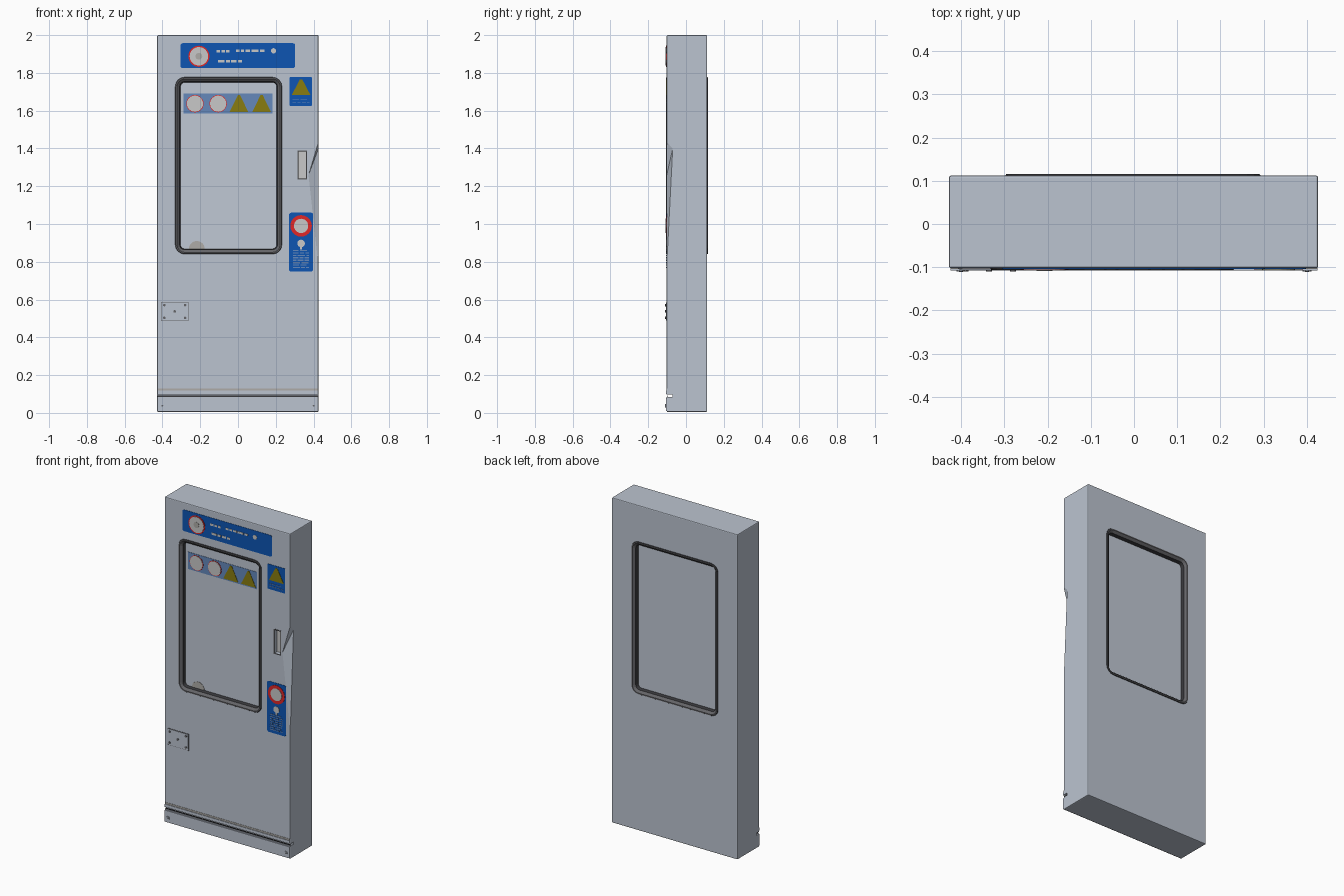
import bpy
import bmesh
import math
import random

cube = bpy.data.objects.get("Cube")
if cube:
    bpy.data.objects.remove(cube, do_unlink=True)

FRONT, BACK = -0.102, 0.112


def material(name, r, g, b):
    m = bpy.data.materials.new(name)
    m.use_nodes = True
    m.diffuse_color = (r, g, b, 1)
    node = next(n for n in m.node_tree.nodes if n.type == 'BSDF_PRINCIPLED')
    node.inputs["Base Color"].default_value = (r, g, b, 1)
    node.inputs["Roughness"].default_value = 0.6
    return m


PAINT = material("grey door paint", 0.50, 0.55, 0.63)
GLASS = material("pale glass", 0.53, 0.58, 0.66)
SEAL = material("dark rubber", 0.04, 0.04, 0.045)
RIM = material("grey rubber", 0.13, 0.13, 0.14)
BLUE = material("sign blue", 0.004, 0.09, 0.45)
FADED = material("faded blue", 0.13, 0.25, 0.50)
PALE = material("off white", 0.58, 0.58, 0.58)
RED = material("sign red", 0.75, 0.02, 0.02)
OLIVE = material("warning yellow", 0.25, 0.20, 0.005)
DIRT = material("warm grey", 0.42, 0.41, 0.39)


def make(name, verts, faces, *mats):
    mesh = bpy.data.meshes.new(name)
    mesh.from_pydata(verts, [], faces)
    bm = bmesh.new()
    bm.from_mesh(mesh)
    bmesh.ops.recalc_face_normals(bm, faces=bm.faces)
    bm.to_mesh(mesh)
    bm.free()
    ob = bpy.data.objects.new(name, mesh)
    bpy.context.collection.objects.link(ob)
    for m in mats:
        mesh.materials.append(m)
    return ob


def prism(name, outline, y0, y1, mat):
    """Extrude an (x, z) outline from y0 to y1."""
    n = len(outline)
    verts = [(x, y, z) for y in (y0, y1) for x, z in outline]
    faces = [tuple(range(n)), tuple(range(n, 2 * n))]
    faces += [(i, (i + 1) % n, n + (i + 1) % n, n + i) for i in range(n)]
    return make(name, verts, faces, mat)


def rect(x0, x1, z0, z1):
    return [(x0, z0), (x1, z0), (x1, z1), (x0, z1)]


def rounded(x0, x1, z0, z1, r, steps=4):
    pts = []
    corners = [(x1 - r, z1 - r), (x0 + r, z1 - r), (x0 + r, z0 + r), (x1 - r, z0 + r)]
    for q, (cx, cz) in enumerate(corners):
        for i in range(steps + 1):
            a = math.pi / 2 * (q + i / steps)
            pts.append((cx + r * math.cos(a), cz + r * math.sin(a)))
    return pts


def arc(cx, cz, r, n=24, sweep=2 * math.pi):
    return [(cx + r * math.cos(sweep * i / n), cz + r * math.sin(sweep * i / n)) for i in range(n)]


def cut(target, cutter):
    mod = target.modifiers.new("cut", 'BOOLEAN')
    mod.object = cutter
    mod.solver = 'EXACT'
    bpy.context.view_layer.objects.active = target
    bpy.ops.object.modifier_apply(modifier=mod.name)
    bpy.data.objects.remove(cutter, do_unlink=True)


# Door slab with slightly softened edges
door = prism("door_slab", rect(-0.428, 0.426, 0.005, 2.0), FRONT, BACK, PAINT)
bev = door.modifiers.new("edge", 'BEVEL')
bev.width, bev.segments = 0.005, 2
bpy.context.view_layer.objects.active = door
bpy.ops.object.modifier_apply(modifier=bev.name)

# Window recesses on both sides: name, bounds, face plane, inward direction
WINDOWS = [("front", (-0.333, 0.233, 0.84, 1.778), FRONT, 1),
           ("back", (-0.298, 0.293, 0.84, 1.778), BACK, -1)]
RECESS = 0.034


def inset(b, d):
    return rounded(b[0] + d, b[1] - d, b[2] + d, b[3] - d, 0.05 - d)


for side, b, y, s in WINDOWS:
    cut(door, prism("cutter", inset(b, 0.004), y - s * 0.05, y + s * RECESS, PAINT))
    # Stepped rubber frame lofted from rounded rings
    section = [(0, 0.001), (0.003, -0.004), (0.010, -0.004), (0.024, 0.008), (0.030, RECESS)]
    verts, faces = [], []
    for d, depth in section:
        verts += [(x, y + s * depth, z) for x, z in inset(b, d)]
    n = len(verts) // len(section)
    for k in range(len(section) - 1):
        for i in range(n):
            j = (i + 1) % n
            faces.append((k * n + i, k * n + j, (k + 1) * n + j, (k + 1) * n + i))
    frame = make(side + "_window_frame", verts, faces, SEAL, RIM)
    for p in frame.data.polygons:
        p.material_index = 1 if p.index // n in (1, 2) else 0
    pane = sorted((y + s * (RECESS - 0.006), y + s * (RECESS + 0.002)))
    prism(side + "_glass", inset(b, 0.026), pane[0], pane[1], GLASS)

# Handle slot, chipped front edge and groove above the kick panel
cut(door, prism("cutter", rect(0.319, 0.361, 1.24, 1.385), FRONT - 0.05, FRONT + 0.025, PAINT))
chip = [(0.37, FRONT - 0.002, 1.25), (0.43, FRONT + 0.034, 1.41),
        (0.43, FRONT - 0.002, 1.45), (0.43, FRONT - 0.002, 0.7)]
cut(door, make("cutter", chip, [(0, 1, 2), (0, 1, 3), (0, 2, 3), (1, 2, 3)], PAINT))
cut(door, prism("cutter", rect(-0.5, 0.5, 0.084, 0.098), FRONT - 0.05, FRONT + 0.03, PAINT))


def plate(name, outline, mat, layer=1, base=FRONT):
    return prism(name, outline, base - 0.0018 * layer, base + 0.001, mat)


def strip(name, x0, x1, z0, z1, mat, layer=1, base=FRONT):
    return plate(name, rect(x0, x1, z0, z1), mat, layer, base)


def border(name, x0, x1, z0, z1, w, mat):
    strip(name + "_left", x0, x0 + w, z0, z1, mat)
    strip(name + "_right", x1 - w, x1, z0, z1, mat)
    strip(name + "_bottom", x0, x1, z0, z0 + w, mat)
    strip(name + "_top", x0, x1, z1 - w, z1, mat)


border("handle_slot_edge", 0.315, 0.365, 1.236, 1.389, 0.005, RIM)
prism("handle_slot_back", rect(0.321, 0.359, 1.242, 1.383), FRONT + 0.022, FRONT + 0.026, PALE)

# Drip ledge and kick panel at the foot
prism("drip_ledge", rect(-0.424, 0.424, 0.10, 0.118), FRONT - 0.005, FRONT + 0.01, PAINT)
strip("ledge_weathering", -0.424, 0.424, 0.118, 0.128, DIRT)
strip("groove_shadow_seal", -0.425, 0.425, 0.085, 0.091, SEAL, base=FRONT + 0.006)
prism("kick_panel", rect(-0.424, 0.424, 0.01, 0.080), FRONT - 0.004, FRONT + 0.01, PAINT)
for x in (-0.4, 0.4):
    prism("kick_screw", arc(x, 0.038, 0.01, 10), FRONT - 0.008, FRONT, PAINT)
    prism("kick_screw_slot", arc(x, 0.038, 0.005, 8), FRONT - 0.009, FRONT, RIM)

# Lock cover with five screws
border("lock_outline", -0.407, -0.262, 0.486, 0.588, 0.003, RIM)
prism("lock_cover", rounded(-0.404, -0.265, 0.489, 0.585, 0.01), FRONT - 0.004, FRONT, PAINT)
for x, z in [(-0.39, 0.503), (-0.28, 0.503), (-0.39, 0.571), (-0.28, 0.571), (-0.335, 0.537)]:
    prism("lock_screw", arc(x, z, 0.007, 10), FRONT - 0.008, FRONT, RIM)


def disc_sign(name, x, z, r, ring, base=FRONT, layer=2):
    plate(name + "_ring", arc(x, z, r), RED, layer, base)
    plate(name + "_centre", arc(x, z, r - ring), PALE, layer + 1, base)


def warning(name, x, z, w, h, base=FRONT):
    plate(name, [(x - w, z - h), (x + w, z - h), (x + 0.006, z + h), (x - 0.006, z + h)], OLIVE, 2, base)


def marks(name, x0, x1, zs, h, mat):
    """Rows of short plain dashes."""
    for z in zs:
        x = x0
        while x < x1 - 0.01:
            w = min(random.uniform(0.015, 0.04), x1 - x)
            strip(name, x, x + w, z, z + h, mat, 2)
            x += w + 0.007


random.seed(4)

# Top banner
plate("banner", rounded(-0.305, 0.303, 1.826, 1.957, 0.012), BLUE)
disc_sign("banner_disc", -0.207, 1.888, 0.056, 0.007)
plate("banner_figure", arc(-0.207, 1.888, 0.018), DIRT, 4)
marks("banner_dash", -0.115, -0.045, [1.909], 0.013, PALE)
marks("banner_dash", -0.01, 0.14, [1.911], 0.012, PALE)
marks("banner_dash", -0.105, 0.02, [1.855], 0.013, PALE)
plate("banner_dot", arc(0.188, 1.917, 0.014), PALE, 2)

# Faded strip on the glass
PANE = FRONT + RECESS - 0.006
strip("glass_strip", -0.288, 0.182, 1.585, 1.69, FADED, 1, PANE)
for x in (-0.228, -0.105):
    disc_sign("glass_disc", x, 1.637, 0.046, 0.003, PANE)
for x in (0.005, 0.125):
    warning("glass_warning", x, 1.637, 0.05, 0.045, PANE)
plate("glass_smudge", arc(-0.218, 0.868, 0.042, 16, math.pi * 16 / 15), DIRT, 1, PANE)

# Warning sign beside the window
plate("warning_sign", rounded(0.272, 0.392, 1.625, 1.778, 0.006), BLUE)
warning("warning_triangle", 0.334, 1.724, 0.05, 0.042)
marks("warning_dash", 0.288, 0.378, [1.642, 1.658], 0.004, FADED)

# Call sign below the handle
plate("call_sign", rounded(0.27, 0.398, 0.748, 1.06, 0.012), BLUE)
disc_sign("call_disc", 0.334, 0.99, 0.057, 0.019)
plate("call_dot", arc(0.334, 0.897, 0.02), PALE, 2)
plate("call_stem", rect(0.328, 0.34, 0.866, 0.88), PALE, 2)
marks("call_dash", 0.292, 0.376, [0.766 + 0.013 * i for i in range(8)], 0.006, FADED)
